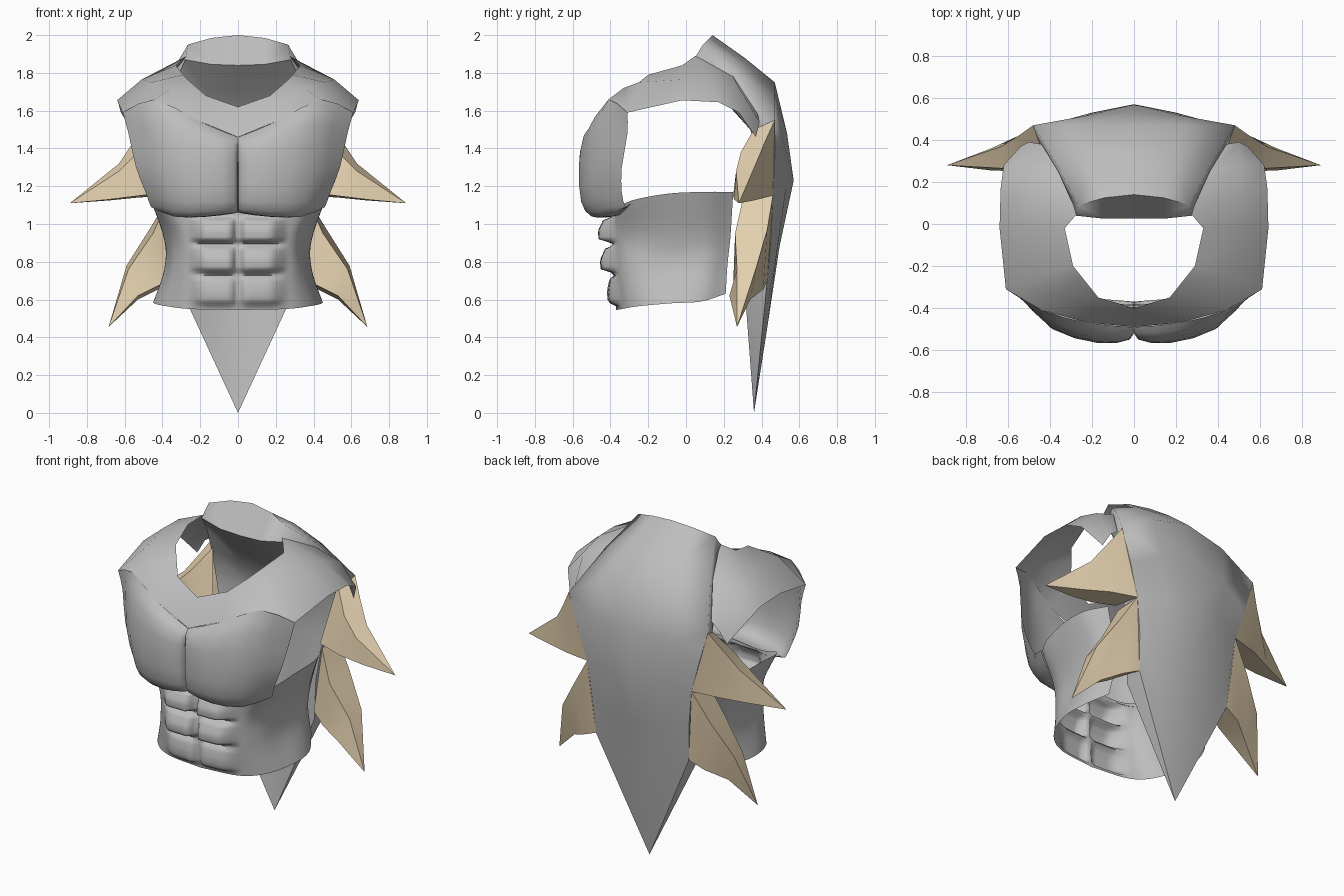
import bpy, bmesh, math
from mathutils import Vector


def material(name, rgb):
    m = bpy.data.materials.new(name)
    m.diffuse_color = (*rgb, 1)
    return m


STEEL = material("grey_plate", (0.51, 0.51, 0.51))
HORN = material("tan_horn", (0.76, 0.62, 0.42))


def refine(pts, n):
    """Catmull-Rom resampling of a point row, n steps per span."""
    out = []
    for i in range(len(pts) - 1):
        b, c = pts[i], pts[i + 1]
        a = pts[i - 1] if i else b * 2 - c
        d = pts[i + 2] if i + 2 < len(pts) else c * 2 - b
        for k in range(n):
            t = k / n
            out.append(0.5 * (2 * b + (c - a) * t + (2 * a - 5 * b + 4 * c - d) * t * t
                              + (3 * b - a - 3 * c + d) * t ** 3))
    return out + [pts[-1]]


def add_grid(bm, rows, n=2, shape=None):
    rows = [refine([Vector(p) for p in r], n) for r in rows]
    cols = [refine(list(c), n) for c in zip(*rows)]
    vs = [[bm.verts.new(shape(p) if shape else p) for p in c] for c in cols]
    for a, b in zip(vs, vs[1:]):
        for i in range(len(a) - 1):
            bm.faces.new((a[i], b[i], b[i + 1], a[i + 1]))


def finish(name, bm, mat, out, angle=40):
    """Merge, orient away from the point 'out', mirror in x and shade."""
    bmesh.ops.remove_doubles(bm, verts=bm.verts, dist=0.0015)
    bmesh.ops.recalc_face_normals(bm, faces=bm.faces)
    c = Vector(out)
    if sum((f.calc_center_median() - c).dot(f.normal) * f.calc_area() for f in bm.faces) < 0:
        bmesh.ops.reverse_faces(bm, faces=bm.faces)
    me = bpy.data.meshes.new(name)
    bm.to_mesh(me)
    bm.free()
    me.materials.append(mat)
    ob = bpy.data.objects.new(name, me)
    bpy.context.collection.objects.link(ob)
    mod = ob.modifiers.new("mirror", 'MIRROR')
    mod.merge_threshold = 0.002
    bpy.ops.object.select_all(action='DESELECT')
    ob.select_set(True)
    bpy.context.view_layer.objects.active = ob
    bpy.ops.object.shade_smooth_by_angle(angle=math.radians(angle))


def sheet(name, rows, n=2, out=(0, 0, 1.2), shape=None, angle=45):
    bm = bmesh.new()
    add_grid(bm, rows, n, shape)
    finish(name, bm, STEEL, out, angle)


# Upper chest and shoulder strap: neckline, middle, outer edge
sheet("shoulder_yoke", [
    [(0, -.40, 1.62), (0, -.45, 1.54), (0, -.49, 1.46)],
    [(.17, -.35, 1.68), (.20, -.41, 1.63), (.22, -.47, 1.55)],
    [(.25, -.25, 1.75), (.35, -.33, 1.72), (.44, -.41, 1.66)],
    [(.29, -.20, 1.79), (.46, -.25, 1.75), (.61, -.31, 1.59)],
    [(.33, -.02, 1.84), (.51, -.02, 1.765), (.64, -.02, 1.655)],
    [(.27, .05, 1.89), (.50, .13, 1.77), (.635, .17, 1.645)],
    [(.36, .25, 1.78), (.51, .28, 1.72), (.62, .28, 1.59)],
    [(.44, .38, 1.58), (.50, .39, 1.54), (.54, .37, 1.46)]], n=1, angle=60)

# Chest plate with a central groove
sheet("chest_plate", [
    [(0, -.49, 1.46), (.015, -.49, 1.465), (.22, -.47, 1.55), (.44, -.41, 1.66), (.61, -.31, 1.59)],
    [(0, -.49, 1.42), (.02, -.54, 1.42), (.19, -.54, 1.47), (.41, -.47, 1.53), (.58, -.31, 1.48)],
    [(0, -.49, 1.30), (.02, -.55, 1.30), (.17, -.567, 1.30), (.39, -.50, 1.30), (.54, -.34, 1.30)],
    [(0, -.48, 1.13), (.02, -.54, 1.12), (.17, -.555, 1.12), (.36, -.49, 1.12), (.49, -.34, 1.17)],
    [(0, -.45, 1.07), (.02, -.49, 1.06), (.17, -.50, 1.04), (.34, -.44, 1.04), (.46, -.32, 1.09)],
    [(0, -.40, 1.07), (.02, -.41, 1.06), (.19, -.39, 1.045), (.34, -.35, 1.05), (.44, -.29, 1.11)]])

PADS = [(.895, 1.04, .075), (.735, .89, .07), (.56, .73, .045)]  # bottom, top, depth


def ramp(v):
    v = min(1, max(0, v))
    return v * v * (3 - 2 * v)


def abdomen(p):
    """Swell three rows of abdominal pads out of the front of the waist."""
    if p.y > -.2:
        return p
    x = p.x
    z = p.z - .35 * max(0, x - .12) ** 2
    for z0, z1, depth in PADS:
        t = (z - z0) / (z1 - z0)
        if 0 < t < 1:
            b = ramp(t / .18) * (.55 + .45 * ramp((1 - t) / .6)) * ramp((1 - t) / .15)
            b *= ramp((x - .003) / .035) * ramp((.27 - x) / .11)
            return p + Vector((0, -depth * b, 0))
    return p


# Waist wrap with the abdomen, open at the back
sheet("waist_wrap", [
    [(0, -.40, 1.07), (.25, -.38, 1.06), (.42, -.30, 1.12), (.47, -.10, 1.16), (.47, .10, 1.17), (.40, .25, 1.17)],
    [(0, -.39, .92), (.24, -.375, .92), (.34, -.28, .93), (.385, -.10, .93), (.39, .10, .93), (.34, .235, .93)],
    [(0, -.385, .76), (.24, -.365, .76), (.34, -.27, .77), (.375, -.10, .77), (.385, .10, .78), (.33, .22, .79)],
    [(0, -.37, .545), (.25, -.34, .55), (.38, -.25, .565), (.445, -.08, .58), (.435, .08, .59), (.36, .21, .63)]],
    n=12, out=(0, 0, .85), shape=abdomen, angle=70)

# Back shell: edge, half way, spine for the outer skin; then the inner skin
outer = [
    [(.265, .09, 1.95), (.14, .125, 1.985), (0, .14, 2.0)],
    [(.36, .27, 1.79), (.18, .30, 1.86), (0, .31, 1.88)],
    [(.48, .47, 1.55), (.25, .47, 1.69), (0, .47, 1.75)],
    [(.42, .47, 1.35), (.23, .515, 1.44), (0, .535, 1.48)],
    [(.36, .46, 1.15), (.20, .53, 1.19), (0, .57, 1.23)],
    [(.335, .45, .93), (.19, .485, .88), (0, .495, .88)],
    [(.32, .43, .70), (.17, .43, .56), (0, .43, .45)],
    [(0, .36, 0), (0, .36, 0), (0, .36, 0)]]
inner = [
    [(.28, .04, 1.87), (.14, .025, 1.845), (0, .025, 1.84)],
    [(.34, .18, 1.73), (.17, .16, 1.71), (0, .16, 1.70)],
    [(.45, .38, 1.50), (.23, .34, 1.50), (0, .34, 1.50)],
    [(.40, .36, 1.33), (.22, .40, 1.33), (0, .41, 1.33)],
    [(.35, .33, 1.15), (.19, .41, 1.15), (0, .43, 1.15)],
    [(.32, .31, .92), (.18, .39, .90), (0, .41, .88)],
    [(.31, .31, .67), (.16, .37, .56), (0, .39, .48)],
    [(0, .36, 0), (0, .36, 0), (0, .36, 0)]]
bm = bmesh.new()
add_grid(bm, outer, 1)
add_grid(bm, inner, 1)
add_grid(bm, [[a[0], b[0]] for a, b in zip(outer, inner)], 1)  # side rim
add_grid(bm, [outer[0], inner[0]], 1)                          # collar lip
finish("back_shell", bm, STEEL, (0, .42, 1.1), 75)

# Side horns: four-sided spikes, rings of (upper, back lower, front lower, front upper)
HORNS = {
    "upper_horn": ([[(.48, .47, 1.55), (.36, .46, 1.15), (.37, .28, 1.17), (.43, .37, 1.52)],
                    [(.55, .42, 1.44), (.53, .42, 1.14), (.52, .25, 1.15), (.53, .29, 1.38)],
                    [(.63, .37, 1.32), (.68, .36, 1.125), (.68, .255, 1.13), (.63, .265, 1.28)]],
                   (.89, .28, 1.11)),
    "lower_horn": ([[(.36, .46, 1.15), (.32, .43, .70), (.32, .29, .73), (.37, .30, 1.13)],
                    [(.47, .43, .97), (.42, .41, .655), (.41, .25, .68), (.45, .26, .95)],
                    [(.59, .375, .78), (.53, .34, .60), (.53, .23, .62), (.58, .27, .76)]],
                   (.685, .27, .455)),
}
for name, (rings, tip) in HORNS.items():
    bm = bmesh.new()
    add_grid(bm, [r + r[:1] for r in rings] + [[tip] * 5], 1)
    finish(name, bm, HORN, (.5, .36, 1.25 if name == "upper_horn" else .8), 50)
